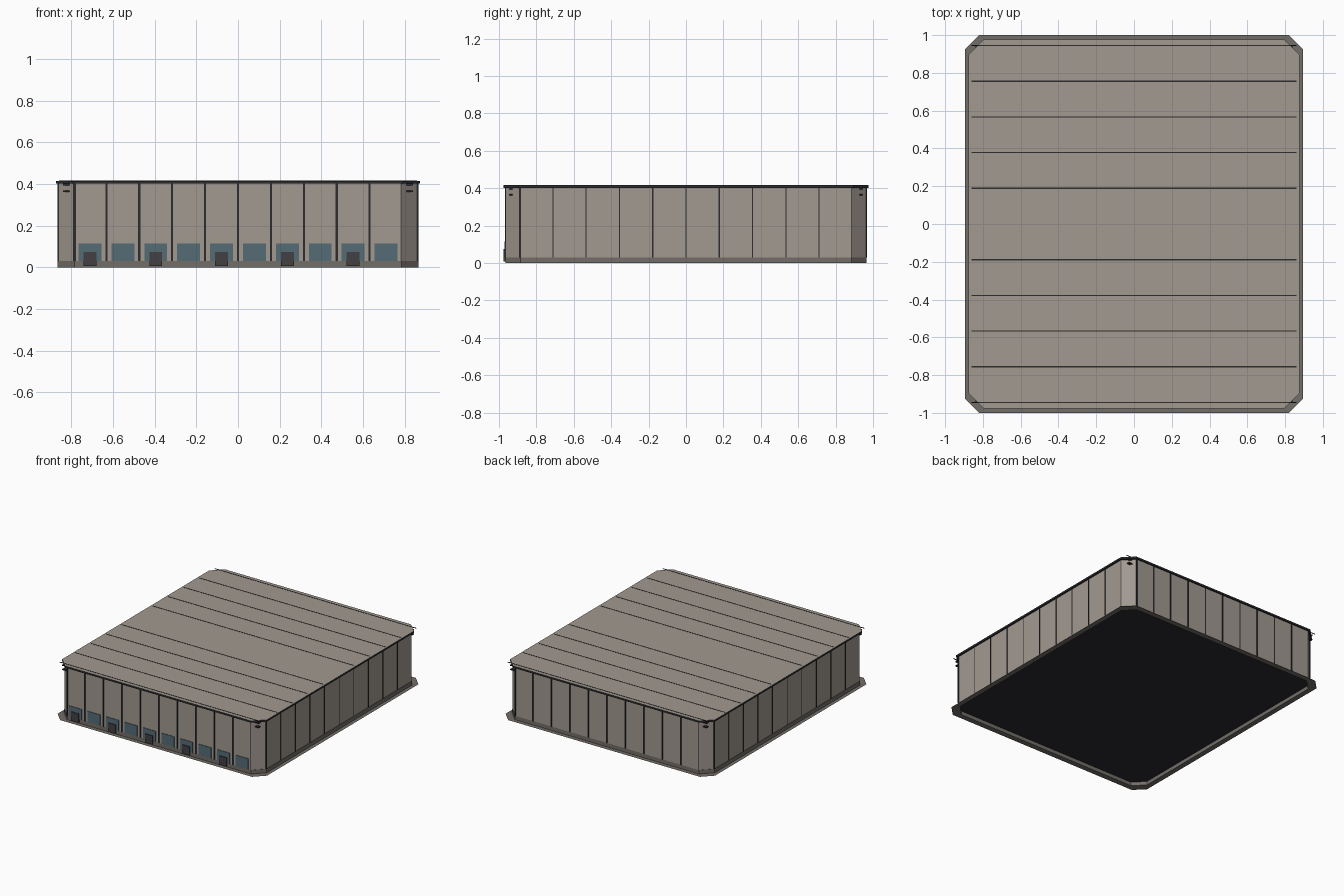
import bpy, bmesh
from mathutils import Matrix

if "Cube" in bpy.data.objects:
    bpy.data.objects.remove(bpy.data.objects["Cube"])


def material(name, r, g, b):
    m = bpy.data.materials.new(name)
    m.use_nodes = True
    m.diffuse_color = (r, g, b, 1)
    m.node_tree.nodes["Principled BSDF"].inputs["Base Color"].default_value = (r, g, b, 1)
    return m


PANEL = material("warm grey panel", 0.36, 0.32, 0.28)
CONCRETE = material("grey concrete", 0.17, 0.155, 0.14)
TRIM = material("dark trim", 0.025, 0.025, 0.03)
GLASS = material("teal glass", 0.09, 0.15, 0.18)
DOOR = material("charcoal door", 0.055, 0.05, 0.054)


def finish(name, bm, *mats):
    mesh = bpy.data.meshes.new(name)
    bm.to_mesh(mesh)
    bm.free()
    for m in mats:
        mesh.materials.append(m)
    obj = bpy.data.objects.new(name, mesh)
    bpy.context.collection.objects.link(obj)
    return obj


def outline(hx, hy, cut):
    """Rectangle with its four corners cut off, counter-clockwise."""
    return [(hx, cut - hy), (hx, hy - cut), (hx - cut, hy), (cut - hx, hy),
            (-hx, hy - cut), (-hx, cut - hy), (cut - hx, -hy), (hx - cut, -hy)]


def loop(bm, pts, z):
    return [bm.verts.new((x, y, z)) for x, y in pts]


def bridge(bm, a, b):
    n = len(a)
    for i in range(n):
        bm.faces.new((a[i], a[(i + 1) % n], b[(i + 1) % n], b[i]))


def boxes(name, mat, items):
    """One object from many (centre, size) boxes."""
    bm = bmesh.new()
    for centre, size in items:
        bmesh.ops.create_cube(bm, size=1, matrix=Matrix.Translation(centre) @ Matrix.Diagonal((*size, 1)))
    return finish(name, bm, mat)


HX, HY, CUT = 0.863, 0.966, 0.08
CURB, EAVE, TOP = 0.03, 0.402, 0.416
BAY_X, BAY_Y = 0.158, 0.178

# Wall shell, closed below by the recessed dark floor
bm = bmesh.new()
low, high = loop(bm, outline(HX, HY, CUT), CURB), loop(bm, outline(HX, HY, CUT), EAVE)
bridge(bm, low, high)
finish("walls", bm, PANEL)

bm = bmesh.new()
bm.faces.new(list(reversed(loop(bm, outline(HX, HY, CUT), CURB - 0.002))))
finish("floor", bm, TRIM)

# Curb, a thin hollow band with a flat apron around it
bm = bmesh.new()
outer = outline(HX + 0.003, HY, CUT)
inner = outline(HX - 0.008, HY - 0.008, CUT)
a, b = loop(bm, outer, 0), loop(bm, outer, CURB)
c, d = loop(bm, inner, CURB), loop(bm, inner, 0)
for p, q in ((a, b), (b, c), (c, d), (d, a)):
    bridge(bm, p, q)
finish("curb", bm, CONCRETE)

bm = bmesh.new()
bridge(bm, loop(bm, outline(0.895, 1.0, 0.076), 0), loop(bm, outer, 0))
finish("apron", bm, CONCRETE)

# Roof slab: dark edge and underside, panel-coloured top
bm = bmesh.new()
low, high = loop(bm, outline(0.875, 0.976, CUT), EAVE), loop(bm, outline(0.875, 0.976, CUT), TOP)
bridge(bm, low, high)
bm.faces.new(list(reversed(low)))
bm.faces.new(high).material_index = 1
finish("roof", bm, TRIM, PANEL)

# Roof seams, none on the middle line
boxes("roof_seams", TRIM, [((0, i * 0.189, TOP), (1.72, 0.006, 0.003))
                           for i in range(-5, 6) if i])

# Wall seams on all four sides
mid, tall = (CURB + EAVE) / 2, EAVE - CURB
seams = []
for side in (-1, 1):
    seams += [((i * BAY_X, side * HY, mid), (0.01, 0.006, tall)) for i in range(-4, 5)]
    seams += [((side * HX, i * BAY_Y, mid), (0.006, 0.006, tall)) for i in range(-4, 5)]
    seams.append(((side * (HX - CUT), side * HY, mid), (0.012, 0.006, tall)))
    seams.append(((side * HX, -side * (HY - CUT), mid), (0.006, 0.01, tall)))
boxes("wall_seams", TRIM, seams)

# Front windows in every bay, doors in every second bay
bays = [(i - 4.5) * BAY_X for i in range(10)]
boxes("front_windows", GLASS, [((x, -HY, 0.073), (0.11, 0.008, 0.082)) for x in bays])
boxes("front_doors", DOOR, [((x, -HY - 0.002, 0.041), (0.062, 0.016, 0.068)) for x in bays[::2]])

# Small fixtures on the cut corners
boxes("corner_fixtures", TRIM, [((sx * 0.825, sy * 0.937, z), (0.03, 0.02, 0.008))
                                for sx in (-1, 1) for sy in (-1, 1) for z in (0.365, 0.398)])
